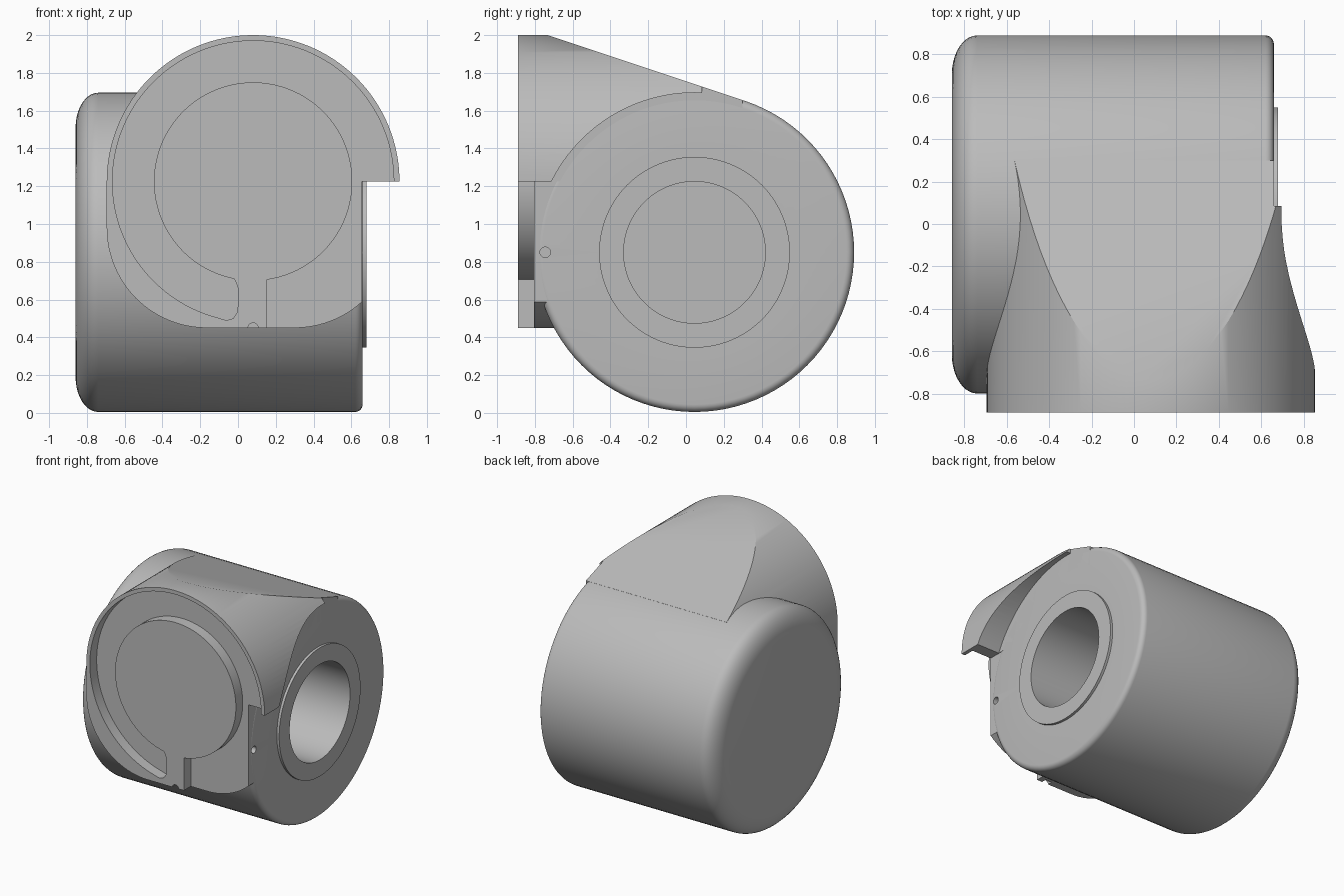
import bpy, bmesh, math
from mathutils import Vector

if "Cube" in bpy.data.objects:
    bpy.data.objects.remove(bpy.data.objects["Cube"], do_unlink=True)

grey = bpy.data.materials.new("light_grey")
grey.use_nodes = True
colour = (0.5, 0.5, 0.5, 1)
grey.diffuse_color = colour
grey.node_tree.nodes["Principled BSDF"].inputs["Base Color"].default_value = colour

BODY_Y, BODY_Z, BODY_R = 0.045, 0.85, 0.845   # axle axis and drum radius
DISC_X, DISC_Z, DISC_R = 0.08, 1.225, 0.775   # front disc axis and radius
FRONT, FLOOR = -0.89, -0.805                  # front face and recess floor


def finish(name, bm):
    bmesh.ops.recalc_face_normals(bm, faces=bm.faces)
    mesh = bpy.data.meshes.new(name)
    bm.to_mesh(mesh)
    bm.free()
    mesh.materials.append(grey)
    ob = bpy.data.objects.new(name, mesh)
    bpy.context.collection.objects.link(ob)
    return ob


def arc(cx, cy, r, start, end, steps, ry=None):
    """Points on an arc, angles in degrees."""
    ry = r if ry is None else ry
    angles = [math.radians(start + (end - start) * i / steps) for i in range(steps + 1)]
    return [(cx + r * math.cos(a), cy + ry * math.sin(a)) for a in angles]


def prism(name, points, axis, low, high):
    """Extrude a closed outline along one axis."""
    place = {"x": lambda p, d: (d, p[0], p[1]),
             "y": lambda p, d: (p[0], d, p[1]),
             "z": lambda p, d: (p[0], p[1], d)}[axis]
    bm = bmesh.new()
    face = bm.faces.new([bm.verts.new(place(p, low)) for p in points])
    made = bmesh.ops.extrude_face_region(bm, geom=[face])["geom"]
    shift = Vector(place((0, 0), high - low))
    bmesh.ops.translate(bm, vec=shift, verts=[g for g in made if isinstance(g, bmesh.types.BMVert)])
    return finish(name, bm)


def circle(cx, cy, r, steps=96):
    return arc(cx, cy, r, 0, 360, steps)[:-1]


def cut(target, cutter):
    cutter.hide_render = True
    mod = target.modifiers.new("cut", "BOOLEAN")
    mod.operation = "DIFFERENCE"
    mod.solver = "EXACT"
    mod.object = cutter
    bpy.context.view_layer.objects.active = target
    bpy.ops.object.modifier_apply(modifier=mod.name)


def discard(cutter):
    bpy.data.objects.remove(cutter, do_unlink=True)


# Drum with rounded closed end, raised collar and blind bore
profile = [(-0.86, 0)] + arc(-0.74, 0.66, 0.12, 180, 90, 10, ry=BODY_R - 0.66)
profile += arc(0.62, BODY_R - 0.04, 0.04, 90, 0, 6)
profile += [(0.66, 0.505), (0.68, 0.505), (0.68, 0.375), (-0.7, 0.375), (-0.7, 0)]
bm = bmesh.new()
verts = [bm.verts.new((x, BODY_Y, BODY_Z + r)) for x, r in profile]
edges = [bm.edges.new(pair) for pair in zip(verts, verts[1:])]
bmesh.ops.spin(bm, geom=verts + edges, cent=(0, BODY_Y, BODY_Z), axis=(1, 0, 0),
               angle=math.tau, steps=96, use_duplicate=False)
bmesh.ops.remove_doubles(bm, verts=bm.verts, dist=0.0001)
drum = finish("drum", bm)

# Front housing: half-round hood above, rounded pad below
outline = arc(DISC_X, DISC_Z, DISC_R, 0, 180, 64)
outline += arc(-0.165, 0.98, 0.53, 180, 270, 24)
outline += arc(0.3, 0.98, 0.53, 270, 312.3, 12)
outline += [(0.657, DISC_Z)]
housing = prism("front_housing", outline, "y", FRONT, 0.3)

# Recess around the central round plate and its stem
recess = arc(DISC_X, DISC_Z, 0.745, 0, 255, 90)
recess += [(-0.06, 0.49), (-0.025, 0.5), (-0.005, 0.53), (0, 0.57), (0, 0.66), (-0.01, 0.69)]
recess += arc(DISC_X, DISC_Z, 0.525, 259, -82, 90)
recess += [(0.153, 0.3), (1, 0.3), (1, DISC_Z)]

# Remaining cutters: sloping top, drum clearance, hood tip, small notch
slope = [(-1.032, 2.1), (1, 1.4227), (1, 2.3)]
tip = [(0.66, 0.085), (1, 0.085), (1, 0.5), (0.66, 0.5)]
for cutter in (prism("slope_cutter", slope, "x", -1.2, 1.2),
               prism("core_cutter", circle(BODY_Y, BODY_Z, 0.7), "x", -1.2, 1.2),
               prism("side_cutter", circle(BODY_Y, BODY_Z, BODY_R), "x", 0.66, 1.2),
               prism("tip_cutter", tip, "z", 1, 2.2),
               prism("recess_cutter", recess, "y", -1, FLOOR),
               prism("notch_cutter", circle(0.08, 0.448, 0.028, 20), "y", -1, -0.85)):
    cut(housing, cutter)
    discard(cutter)

# Pin hole in the open side
pin = prism("pin_cutter", circle(-0.745, 0.85, 0.028, 20), "x", 0.6, 0.8)
for part in (housing, drum):
    cut(part, pin)
discard(pin)

# Smooth curved walls, keep edges sharp
for part in (housing, drum):
    bpy.ops.object.select_all(action="DESELECT")
    part.select_set(True)
    bpy.context.view_layer.objects.active = part
    bpy.ops.object.shade_smooth_by_angle(angle=math.radians(30))
